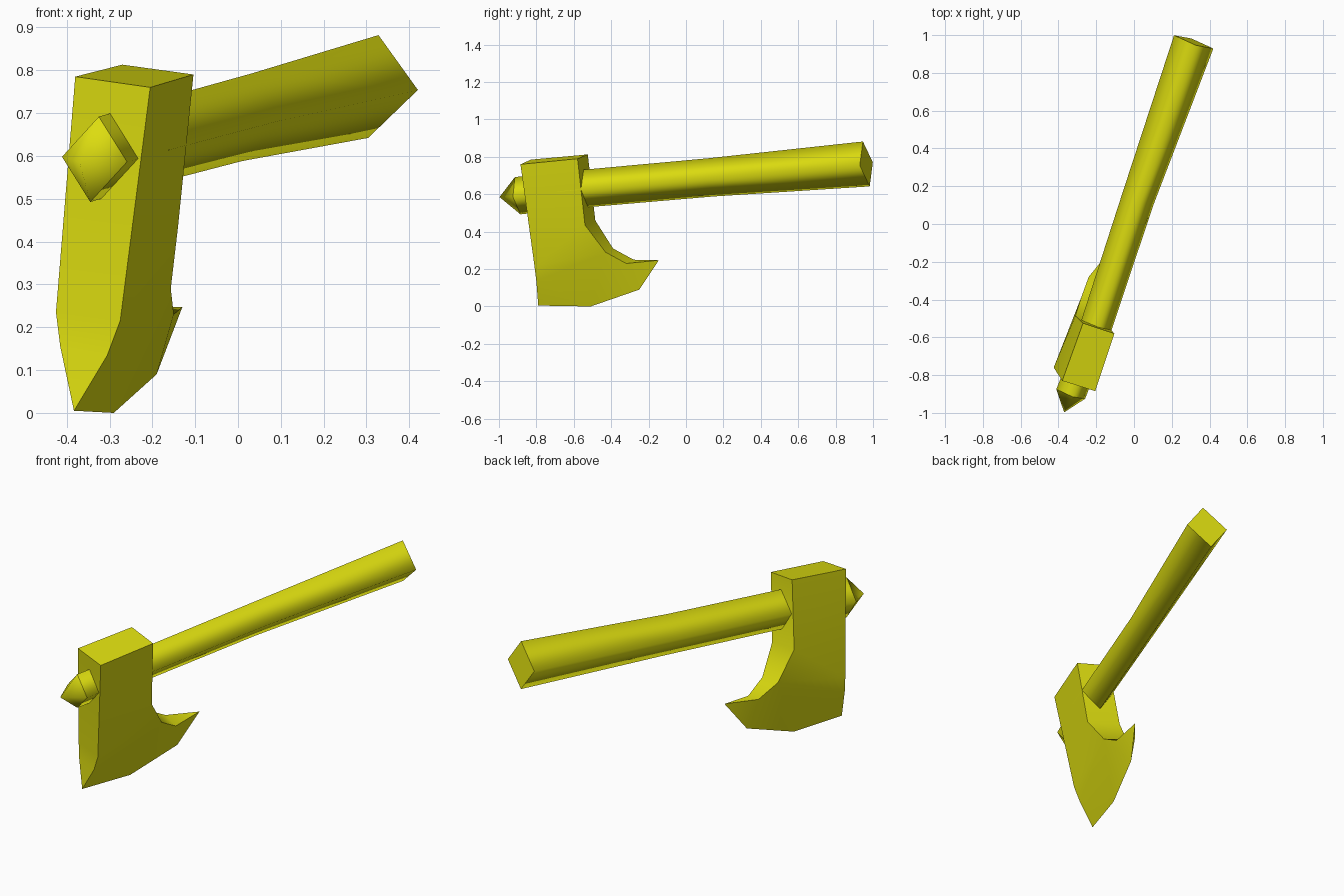
import bpy, bmesh, math
from mathutils import Vector

if "Cube" in bpy.data.objects:
    bpy.data.objects.remove(bpy.data.objects["Cube"])

yellow = bpy.data.materials.new("yellow")
yellow.diffuse_color = (0.72, 0.72, 0.005, 1)
yellow.use_nodes = True
yellow.node_tree.nodes["Principled BSDF"].inputs["Base Color"].default_value = yellow.diffuse_color


def finish(name, bm, is_sharp):
    """Smooth all faces, crease the chosen edges and add the object."""
    bmesh.ops.recalc_face_normals(bm, faces=bm.faces)
    for f in bm.faces:
        f.smooth = True
    for e in bm.edges:
        e.smooth = not is_sharp(e)
    me = bpy.data.meshes.new(name)
    bm.to_mesh(me)
    bm.free()
    me.materials.append(yellow)
    ob = bpy.data.objects.new(name, me)
    bpy.context.collection.objects.link(ob)


# Diamond cross-section axes of the shaft
UP = Vector((0.012, -0.018, 0.12))
SIDE = Vector((0.104, -0.035, -0.008))


def shaft(name, rings, tip=None):
    """Loft diamond rings (centre, height scale, width scale)."""
    bm = bmesh.new()
    loops = []
    for c, h, w in rings:
        c = Vector(c)
        loops.append([bm.verts.new(c + o) for o in (UP * h, SIDE * w, -UP * h, -SIDE * w)])
    for a, b in zip(loops, loops[1:]):
        for i in range(4):
            j = (i + 1) % 4
            bm.faces.new((a[i], a[j], b[j], b[i]))
    bm.faces.new(loops[0])
    if tip:
        t = bm.verts.new(tip)
        for i in range(4):
            bm.faces.new((loops[-1][i], loops[-1][(i + 1) % 4], t))
    else:
        bm.faces.new(loops[-1])
    ends = [set(loops[0]), set(loops[-1])]
    finish(name, bm, lambda e: any(set(e.verts) <= s for s in ends))


# Slightly bent handle, starting inside the head
shaft("handle", [((-0.24, -0.66, 0.62), 0.83, 0.76),
                 ((0.02, 0.13, 0.69), 0.85, 0.80),
                 ((0.316, 0.964, 0.762), 1.0, 1.0)])

# Pointed end of the shaft poking out in front of the head
shaft("pommel_spike", [((-0.28, -0.76, 0.608), 0.83, 0.73),
                       ((-0.335, -0.9, 0.592), 0.83, 0.73)],
      tip=(-0.37, -0.997, 0.585))

# Axe head: poll corners run down each cheek to a shared cutting edge
front_r = [(-0.205, -0.885, 0.76), (-0.275, -0.81, 0.215), (-0.305, -0.80, 0.135)]
front_l = [(-0.38, -0.83, 0.785), (-0.425, -0.76, 0.235), (-0.415, -0.77, 0.155)]
back_r = [(-0.104, -0.58, 0.79), (-0.14, -0.54, 0.435), (-0.157, -0.43, 0.29), (-0.15, -0.32, 0.23)]
back_l = [(-0.27, -0.525, 0.813), (-0.31, -0.485, 0.46), (-0.28, -0.39, 0.31), (-0.24, -0.28, 0.25)]
edge = [(-0.383, -0.79, 0.005), (-0.29, -0.51, 0.0), (-0.19, -0.25, 0.09), (-0.13, -0.145, 0.247)]

bm = bmesh.new()
fr, fl, br, bl, ed = [[bm.verts.new(p) for p in pts]
                      for pts in (front_r, front_l, back_r, back_l, edge)]
face = bm.faces.new
face((fl[0], fr[0], br[0], bl[0]))                      # top of the poll
for a, b, end in ((fr, fl, ed[0]), (br, bl, ed[3])):    # front and back strips
    for i in range(len(a) - 1):
        face((a[i], b[i], b[i + 1], a[i + 1]))
    face((a[-1], b[-1], end))
for f, b in ((fr, br), (fl, bl)):                       # cheeks and bevels
    face((f[0], b[0], b[1], f[1]))
    face((f[1], b[1], b[2], f[2]))
    face((f[2], b[2], ed[1], ed[0]))
    face((b[2], b[3], ed[2], ed[1]))
    face((b[3], ed[3], ed[2]))
finish("axe_head", bm, lambda e: e.calc_face_angle(0) > math.radians(38))
